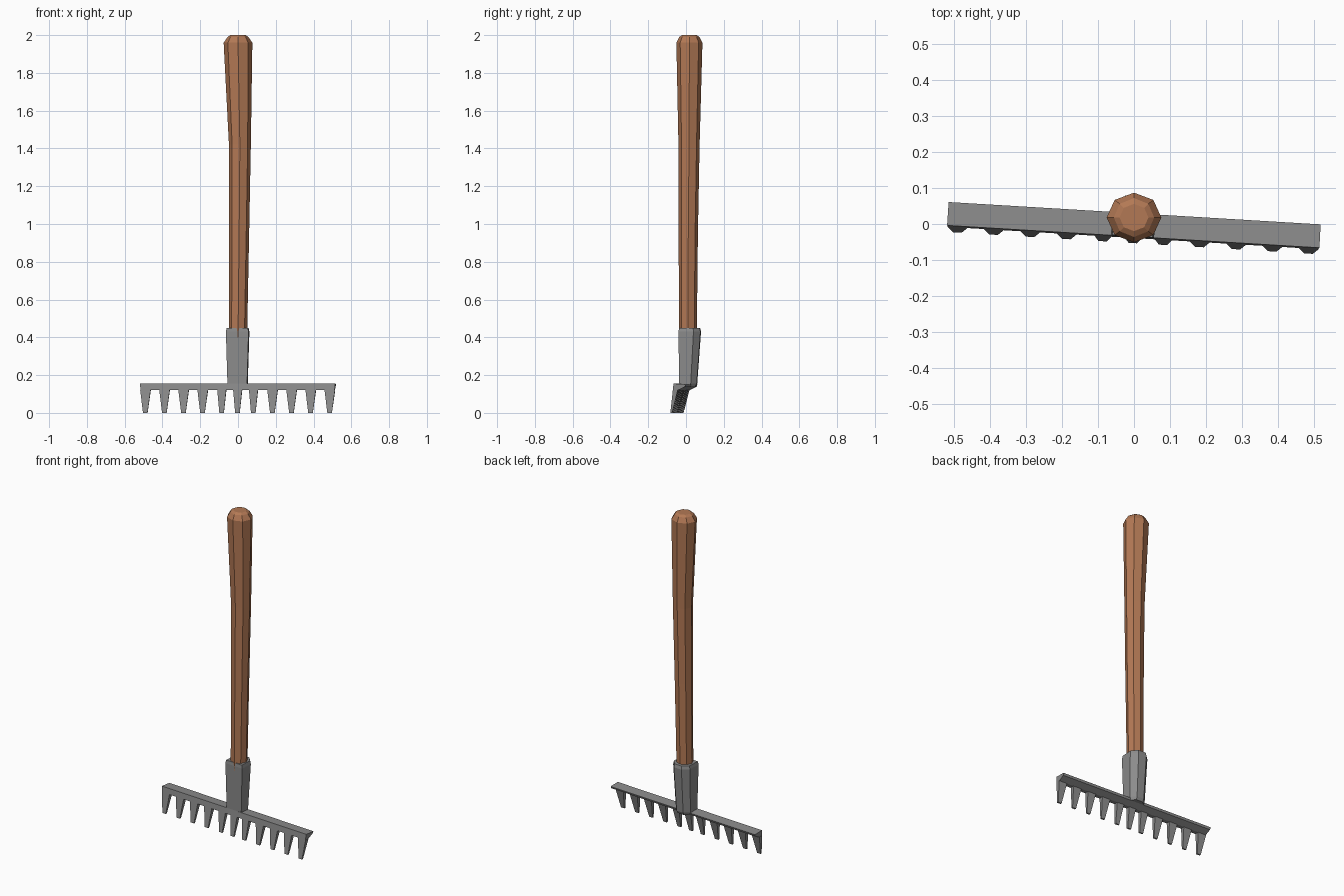
import bpy, bmesh, math
from mathutils import Matrix

if "Cube" in bpy.data.objects:
    bpy.data.objects.remove(bpy.data.objects["Cube"])

def material(name, rgb):
    m = bpy.data.materials.new(name)
    m.diffuse_color = (*rgb, 1)
    m.use_nodes = True
    m.node_tree.nodes["Principled BSDF"].inputs["Base Color"].default_value = m.diffuse_color
    return m

wood = material("warm brown wood", (0.45, 0.19, 0.09))
steel = material("grey steel", (0.26, 0.26, 0.26))

def loft(bm, rings):
    """Skin a list of closed rings and cap both ends."""
    vs = [[bm.verts.new(p) for p in r] for r in rings]
    n = len(vs[0])
    for a, b in zip(vs, vs[1:]):
        for i in range(n):
            j = (i + 1) % n
            bm.faces.new((a[i], a[j], b[j], b[i]))
    bm.faces.new(vs[0][::-1])
    bm.faces.new(vs[-1])

def finish(bm, name, mat, turn=0.0):
    bmesh.ops.recalc_face_normals(bm, faces=bm.faces)
    bm.transform(Matrix.Rotation(turn, 4, 'Z'))
    me = bpy.data.meshes.new(name)
    bm.to_mesh(me)
    bm.free()
    me.materials.append(mat)
    ob = bpy.data.objects.new(name, me)
    bpy.context.collection.objects.link(ob)

# Handle: eight-sided, slightly bowed shaft with a flared, chamfered end
bm = bmesh.new()
shaft = [  # z, centre x, centre y, radius x, radius y
    (0.40, 0.000, 0.010, 0.048, 0.047),
    (0.95, 0.006, 0.012, 0.053, 0.051),
    (1.42, 0.010, 0.016, 0.058, 0.056),
    (1.96, 0.000, 0.018, 0.076, 0.069),
    (1.99, 0.000, 0.018, 0.056, 0.054),
    (2.00, 0.000, 0.018, 0.040, 0.038)]
loft(bm, [[(cx + rx * math.cos(k * math.pi / 4), cy + ry * math.sin(k * math.pi / 4), z)
           for k in range(8)] for z, cx, cy, rx, ry in shaft])
finish(bm, "handle", wood)

TURN = -0.06    # the metal head is turned slightly

# Socket: flat front, straight sides and tapered back
bm = bmesh.new()
def socket_ring(z, w, front, side, back, zback=None):
    half = [(w, front), (w, side), (w * 0.45, back)]
    pts = half + [(-x, y) for x, y in reversed(half)]
    return [(x - 0.002, y, z) for x, y in pts]
loft(bm, [socket_ring(0.138, 0.050, -0.032, 0.022, 0.050),
          socket_ring(0.155, 0.052, -0.034, 0.028, 0.058),
          socket_ring(0.430, 0.060, -0.036, 0.043, 0.078),
          socket_ring(0.450, 0.056, -0.034, 0.041, 0.073)])
finish(bm, "socket", steel, TURN)

# Rake bar: angled strip, thick at the front and thin at the back
FRONT = -0.035
bm = bmesh.new()
section = [(0, 0.155), (0.065, 0.151), (0.060, 0.138), (0.022, 0.12), (-0.004, 0.12)]
loft(bm, [[(s * (0.518 - (0.155 - z) * 0.1), FRONT + y, z) for y, z in section]
          for s in (-1, 1)])
finish(bm, "rake_bar", steel, TURN)

# Teeth: eleven tapered prongs leaning forward
bm = bmesh.new()
def tooth(x, wide, tip):
    def ring(z, w, y0, y1):
        return [(x - w / 2, FRONT + y0, z), (x + w / 2, FRONT + y0, z),
                (x + w / 2, FRONT + y1, z), (x - w / 2, FRONT + y1, z)]
    loft(bm, [ring(0, tip, -0.018, -0.008), ring(0.12, wide, -0.004, 0.022)])
for i in range(-5, 6):
    a = abs(i)
    x = 0 if a == 0 else math.copysign(0.084 + (a - 1) * 0.1012, i)
    tooth(x, 0.047 if a < 2 else 0.055, 0.024)
finish(bm, "teeth", steel, TURN)
